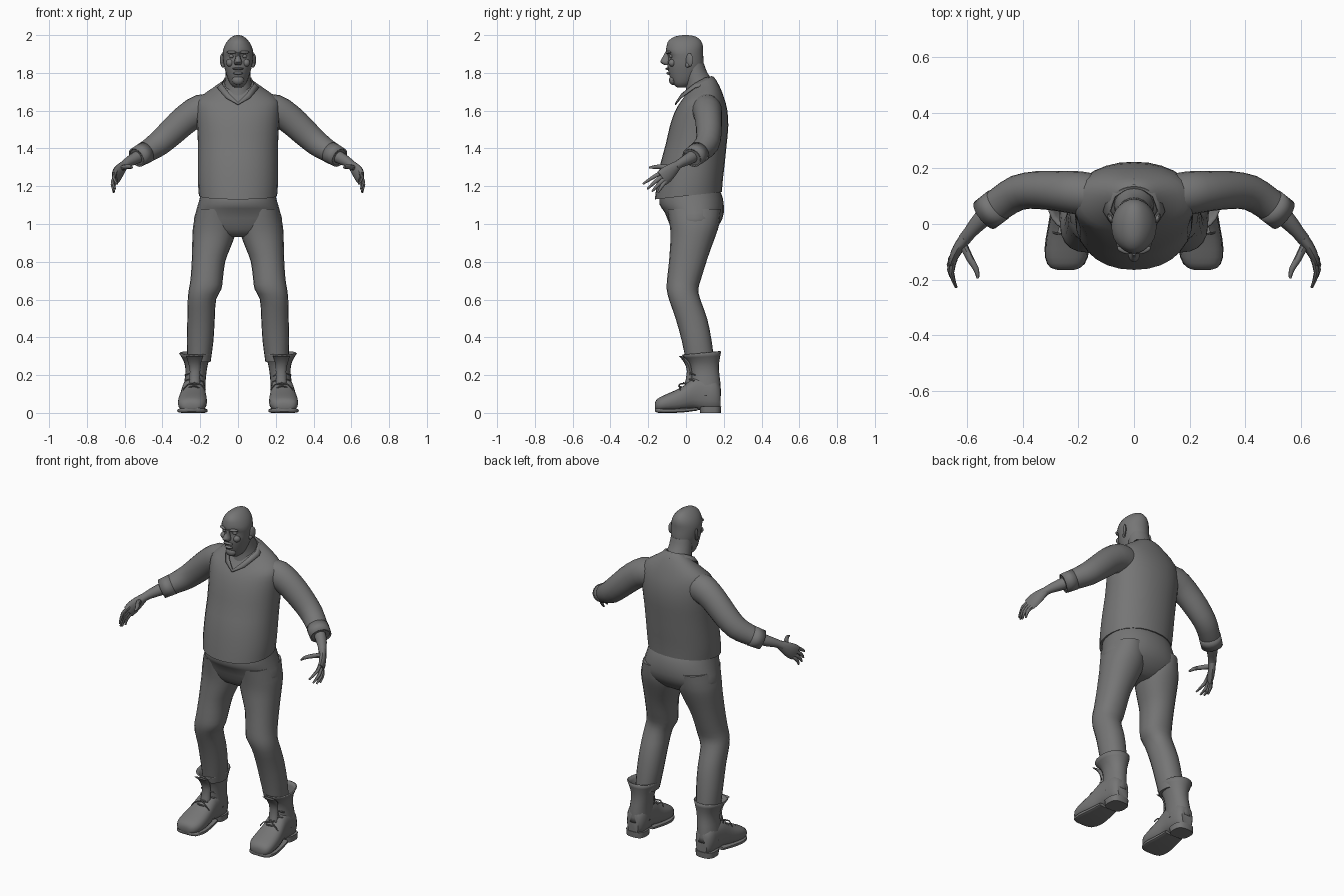
import bpy, bmesh, math
from mathutils import Vector as V

grey = bpy.data.materials.new("dull_grey")
grey.diffuse_color = (0.18, 0.18, 0.18, 1)


def finish(name, bm, mirror=False, thick=0):
    bmesh.ops.recalc_face_normals(bm, faces=bm.faces)
    me = bpy.data.meshes.new(name)
    bm.to_mesh(me)
    bm.free()
    me.materials.append(grey)
    ob = bpy.data.objects.new(name, me)
    bpy.context.collection.objects.link(ob)
    if thick:
        m = ob.modifiers.new("thickness", "SOLIDIFY")
        m.thickness, m.offset = thick, -1
    if mirror:
        ob.modifiers.new("mirror", "MIRROR").use_mirror_merge = False
    bpy.ops.object.select_all(action="DESELECT")
    ob.select_set(True)
    bpy.context.view_layer.objects.active = ob
    bpy.ops.object.shade_smooth_by_angle(angle=math.radians(45))
    return ob


def hring(z, x0, x1, y0, y1, tilt=0):
    """Level ring; tilt raises the back and lowers the front."""
    ry = (y1 - y0) / 2
    return (V(((x0 + x1) / 2, (y0 + y1) / 2, z)), V(((x1 - x0) / 2, 0, 0)), V((0, ry, ry * tilt)))


def yring(y, x0, x1, z0, z1):
    """Upright ring facing along y."""
    return (V(((x0 + x1) / 2, y, (z0 + z1) / 2)), V(((x1 - x0) / 2, 0, 0)), V((0, 0, (z1 - z0) / 2)))


def tube(points):
    """Rings along a path of (x, y, z, radius across, radius up)."""
    ps = [V(p[:3]) for p in points]
    out = []
    for i, p in enumerate(points):
        t = (ps[min(i + 1, len(ps) - 1)] - ps[max(i - 1, 0)]).normalized()
        side = t.cross(V((0, 0, 1))).normalized()
        out.append((ps[i], side * p[3], side.cross(t) * p[-1]))
    return out


def spline(a, b, c, d, t):
    return 0.5 * (2 * b + (c - a) * t + (2 * a - 5 * b + 4 * c - d) * t * t + (3 * b - a - 3 * c + d) * t ** 3)


def loft_mesh(rings, n=20, sub=2, square=1.0, caps=True):
    dense, last = [], len(rings) - 1
    for i in range(last):
        quad = [rings[max(0, min(last, i + k))] for k in (-1, 0, 1, 2)]
        for s in range(sub):
            dense.append([spline(*[q[j] for q in quad], s / sub) for j in range(3)])
    dense.append(rings[-1])
    bm = bmesh.new()
    soft = lambda w: math.copysign(abs(w) ** square, w)
    loops = [[bm.verts.new(c + u * soft(math.cos(math.tau * k / n)) + v * soft(math.sin(math.tau * k / n)))
              for k in range(n)] for c, u, v in dense]
    for a, b in zip(loops, loops[1:]):
        for k in range(n):
            bm.faces.new((a[k], a[(k + 1) % n], b[(k + 1) % n], b[k]))
    if caps:
        bm.faces.new(loops[0])
        bm.faces.new(loops[-1])
    return bm


def loft(name, rings, mirror=False, thick=0, **kw):
    return finish(name, loft_mesh(rings, caps=not thick, **kw), mirror, thick)


def blob(name, loc, size, mirror=False, turn=0):
    bm = bmesh.new()
    bmesh.ops.create_uvsphere(bm, u_segments=12, v_segments=8, radius=1)
    c, s = math.cos(turn), math.sin(turn)
    for v in bm.verts:
        x, y, z = (v.co[i] * size[i] for i in range(3))
        v.co = V(loc) + V((x * c - y * s, x * s + y * c, z))
    return finish(name, bm, mirror)


# Shirt body, with a tilted hem and neckline
loft("shirt", [hring(z, -w, w, a, b, t) for z, w, a, b, t in (
    (1.15, .207, -.165, .19, .11), (1.22, .212, -.155, .195, .08), (1.32, .212, -.135, .205, 0),
    (1.42, .212, -.108, .215, 0), (1.52, .217, -.085, .224, 0), (1.60, .222, -.06, .218, .05),
    (1.655, .215, -.035, .200, .15), (1.695, .165, -.015, .180, .3), (1.73, .105, .0, .155, .5),
    (1.745, .080, .005, .135, .6))], n=28, square=.93)

# Sleeves and turned cuffs
loft("sleeve", tube([(.12, .10, 1.605, .075, .085), (.20, .112, 1.60, .078, .085), (.27, .118, 1.56, .072, .078),
                     (.35, .122, 1.488, .068, .073), (.42, .112, 1.425, .064, .067),
                     (.48, .075, 1.385, .060, .058), (.535, .035, 1.353, .056, .050)]), mirror=True)
loft("cuff", tube([(.488, .07, 1.38, .062, .058), (.537, .032, 1.352, .061, .054)]), mirror=True, thick=.008, sub=1)

# Collar lapels meeting in a V
bm = bmesh.new()
for s in (-1, 1):
    pts = [(0, -.055, 1.645), (s * .045, -.025, 1.69), (s * .088, .045, 1.745), (s * .07, .10, 1.775), (0, .145, 1.782)]
    low = [(0, -.060, 1.632), (s * .065, -.030, 1.668), (s * .112, .045, 1.722), (s * .085, .13, 1.745), (0, .165, 1.755)]
    A, B = ([bm.verts.new(p) for p in row] for row in (pts, low))
    for i in range(4):
        bm.faces.new((A[i], A[i + 1], B[i + 1], B[i]))
bmesh.ops.remove_doubles(bm, verts=bm.verts, dist=.001)
finish("collar", bm, thick=.006)

# Forearm and hand
loft("forearm", tube([(.49, .065, 1.378, .036), (.55, .015, 1.345, .032), (.59, -.03, 1.322, .024),
                      (.612, -.058, 1.302, .023)]), mirror=True, n=12)
loft("palm", tube([(.603, -.045, 1.312, .021, .024), (.625, -.075, 1.285, .020, .037),
                   (.642, -.105, 1.26, .018, .044), (.652, -.128, 1.242, .013, .042)]), mirror=True, n=12)
for i, (base, mid, tip) in enumerate((
        ((.645, -.125, 1.275), (.657, -.175, 1.247), (.640, -.228, 1.212)),
        ((.650, -.125, 1.255), (.663, -.165, 1.222), (.650, -.205, 1.185)),
        ((.650, -.118, 1.238), (.664, -.148, 1.207), (.656, -.180, 1.172)),
        ((.646, -.108, 1.226), (.660, -.128, 1.200), (.658, -.148, 1.167)))):
    loft("finger_%d" % (i + 1), tube([(*base, .011), (*mid, .010), (*tip, .005)]), mirror=True, n=8)
loft("thumb", tube([(.618, -.068, 1.295, .015), (.590, -.125, 1.303, .013), (.567, -.165, 1.302, .010),
                    (.562, -.195, 1.298, .005)]), mirror=True, n=8)

# Neck and head, with the eye sockets pressed in
loft("neck", [hring(1.66, -.085, .085, -.02, .16, .4), hring(1.74, -.072, .072, .0, .135, .4),
              hring(1.79, -.066, .066, -.01, .112, .2), hring(1.85, -.062, .062, -.02, .095)])
bm = loft_mesh([hring(z, -w, w, a, b) for z, w, a, b in (
    (1.722, .018, -.045, .0), (1.738, .038, -.066, .03), (1.765, .052, -.080, .06), (1.80, .064, -.092, .085),
    (1.84, .075, -.098, .094), (1.88, .080, -.100, .092), (1.91, .081, -.108, .090), (1.94, .073, -.103, .090),
    (1.965, .059, -.096, .082), (1.985, .040, -.074, .064), (1.996, .022, -.045, .038), (2.0, .006, -.012, .010))],
    n=28)
for v in bm.verts:
    if v.co.y < -.04:
        d = ((abs(v.co.x) - .034) / .024) ** 2 + ((v.co.z - 1.888) / .022) ** 2
        v.co.y += .016 * math.exp(-d)
finish("head", bm)
loft("nose", [hring(1.908, -.010, .010, -.112, -.08), hring(1.88, -.013, .013, -.127, -.08),
              hring(1.858, -.022, .022, -.137, -.08), hring(1.843, -.016, .016, -.118, -.08)], n=10)
blob("eye", (.034, -.078, 1.888), (.014, .012, .010), True)
blob("brow", (.034, -.094, 1.909), (.028, .012, .008), True, .35)
blob("cheek", (.044, -.074, 1.853), (.020, .018, .020), True, .5)
blob("upper_lip", (0, -.096, 1.822), (.030, .013, .007))
blob("lower_lip", (0, -.091, 1.798), (.026, .013, .008))
blob("chin", (0, -.070, 1.762), (.032, .020, .026))
blob("ear", (.083, .018, 1.868), (.009, .022, .036), True, -.5)
blob("earlobe", (.079, .008, 1.842), (.009, .012, .014), True, -.5)

# Trousers
loft("trouser_seat", [hring(z, -w, w, a, b, t) for z, w, a, b, t in (
    (1.17, .195, -.135, .175, .1), (1.12, .207, -.140, .195, .1), (1.06, .224, -.112, .200, 0),
    (1.00, .232, -.088, .178, 0), (.95, .16, -.06, .13, 0), (.93, .08, -.02, .09, 0))], n=28, square=.9)
loft("trouser_leg", [hring(*r) for r in (
    (1.08, .03, .215, -.10, .185), (1.0, .008, .236, -.087, .176), (.94, .016, .241, -.082, .158),
    (.87, .042, .243, -.085, .132), (.80, .068, .245, -.090, .108), (.71, .080, .251, -.100, .080),
    (.655, .088, .260, -.102, .065), (.60, .116, .266, -.090, .076), (.50, .123, .268, -.055, .112),
    (.38, .130, .271, -.022, .136), (.27, .145, .268, .0, .150))], mirror=True, square=.92)

# Boots: foot, flared shaft, sole, heel, tongue and laces
loft("boot_foot", [yring(*r) for r in (
    (-.165, .215, .275, .025, .05), (-.155, .190, .303, .010, .072), (-.12, .168, .318, .008, .092),
    (-.06, .164, .316, .008, .118), (-.01, .168, .308, .012, .145), (.04, .172, .298, .02, .185),
    (.10, .172, .292, .01, .19), (.155, .176, .288, .01, .18), (.182, .195, .268, .02, .14))],
    mirror=True, square=.8)
loft("boot_shaft", [hring(*r) for r in (
    (.09, .172, .292, .015, .186), (.16, .172, .285, .025, .182), (.22, .166, .278, .025, .175),
    (.27, .156, .286, .010, .176), (.315, .138, .312, -.022, .186, .1))],
    mirror=True, thick=.007, square=.92)
loft("boot_sole", [yring(*r) for r in (
    (-.163, .21, .28, .008, .028), (-.145, .178, .312, 0, .026), (-.09, .160, .322, 0, .024),
    (-.02, .166, .312, .002, .026), (.06, .176, .298, .012, .03))], mirror=True, square=.5)
loft("boot_heel", [hring(0, .176, .292, .075, .184), hring(.035, .174, .294, .07, .187)],
     mirror=True, square=.7, sub=1)
loft("boot_tongue", [hring(.14, .20, .26, -.010, .04), hring(.22, .20, .255, .005, .035),
                     hring(.27, .195, .265, -.012, .02), hring(.30, .185, .275, -.038, -.018)],
     mirror=True, n=12)
for i, (y, z) in enumerate(((-.03, .138), (-.005, .155), (.012, .18), (.018, .21))):
    loft("lace_%d" % (i + 1), tube([(.185, y + .03, z - .015, .004), (.232, y - .008, z + .004, .004),
                                    (.28, y + .03, z - .01, .004)]), mirror=True, n=6)
for s in (-1, 1):
    loft("lace_end", tube([(.232, -.015, .155, .004), (.232 + s * .035, -.035, .15, .004),
                           (.232 + s * .06, -.03, .12, .003)]), mirror=True, n=6)
